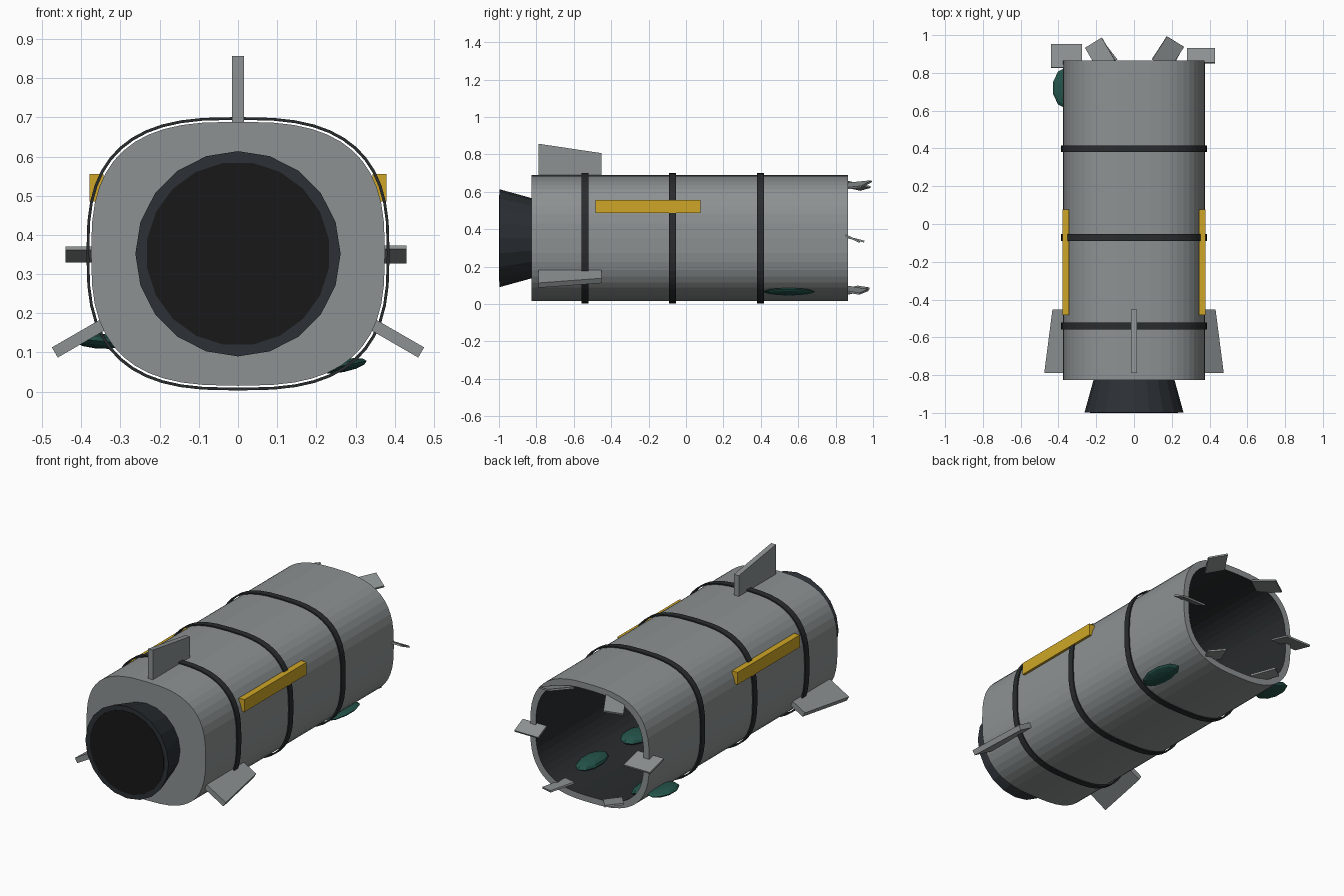
import bpy, bmesh
from math import cos, sin, pi, radians
from mathutils import Matrix, Vector

if "Cube" in bpy.data.objects:
    bpy.data.objects.remove(bpy.data.objects["Cube"])

CZ = 0.352           # height of the long axis
Y0, Y1 = -0.827, 0.866
HX, HZ = 0.375, 0.337


def material(name, rgb):
    m = bpy.data.materials.new(name)
    m.diffuse_color = (*rgb, 1)
    m.use_nodes = True
    m.node_tree.nodes["Principled BSDF"].inputs["Base Color"].default_value = m.diffuse_color
    return m


GREY = material("hull_grey", (0.265, 0.285, 0.285))
DARK = material("dark_metal", (0.022, 0.025, 0.027))
NOZZLE = material("nozzle_metal", (0.025, 0.03, 0.036))
BLACK = material("soot_black", (0.009, 0.009, 0.009))
GOLD = material("yellow_paint", (0.62, 0.38, 0.02))
GREEN = material("dark_green", (0.018, 0.09, 0.07))


def finish(name, bm, mat=GREY):
    bmesh.ops.recalc_face_normals(bm, faces=bm.faces)
    me = bpy.data.meshes.new(name)
    bm.to_mesh(me)
    bm.free()
    ob = bpy.data.objects.new(name, me)
    bpy.context.collection.objects.link(ob)
    me.materials.append(mat)
    return ob


def section(y, hx, hz, n=48, power=2.8, phase=0.0):
    """Rounded-square cross-section (power 2 gives an ellipse)."""
    def f(v):
        return (abs(v) ** (2 / power)) * (1 if v >= 0 else -1) if abs(v) > 1e-9 else 0
    return [(hx * f(cos(2 * pi * (i + phase) / n)), y,
             CZ + hz * f(sin(2 * pi * (i + phase) / n))) for i in range(n)]


def loft(name, rings, mat=GREY, cap_start=False, cap_end=False, closed=False):
    bm = bmesh.new()
    vs = [[bm.verts.new(p) for p in r] for r in rings]
    n = len(vs[0])
    pairs = list(zip(vs, vs[1:])) + ([(vs[-1], vs[0])] if closed else [])
    for a, b in pairs:
        for i in range(n):
            j = (i + 1) % n
            bm.faces.new((a[i], a[j], b[j], b[i]))
    if cap_start:
        bm.faces.new(vs[0])
    if cap_end:
        bm.faces.new(vs[-1])
    return finish(name, bm, mat)


def box(name, size, matrix, mat=GREY):
    bm = bmesh.new()
    bmesh.ops.create_cube(bm, size=1, matrix=matrix @ Matrix.Diagonal((*size, 1)))
    return finish(name, bm, mat)


# Hull: closed front, open rear with a thick rim, dark inside
T = 0.035
loft("hull", [section(Y0, HX, HZ), section(Y1, HX, HZ),
              section(Y1, HX - T, HZ - T)], cap_start=True)
loft("hull_lining", [section(Y1, HX - T, HZ - T),
                     section(Y0 + 0.04, HX - T, HZ - T)], DARK, cap_end=True)

# Reinforcing bands, standing just clear of the hull
for k, y in enumerate((-0.54, -0.072, 0.398)):
    i, o, w = 0.005, 0.012, 0.018
    loft(f"band_{k + 1}", [section(y - w, HX + i, HZ + i), section(y - w, HX + o, HZ + o),
                           section(y + w, HX + o, HZ + o), section(y + w, HX + i, HZ + i)],
         DARK, closed=True)

# Engine nozzle and its dark mouth
loft("nozzle", [section(-0.998, 0.262, 0.262, 20, 2), section(Y0 + 0.01, 0.212, 0.212, 20, 2)],
     NOZZLE, True, True)
loft("nozzle_mouth", [section(-1.0, 0.235, 0.235, 20, 2, 0.5),
                      section(-0.97, 0.235, 0.235, 20, 2, 0.5)], BLACK, True, True)


# Three tail fins
def fin(name, angle, root, tip, z):
    prof = [(-0.788, root), (-0.788, tip), (-0.453, tip - 0.05), (-0.453, root)]
    rot = Matrix.Translation((0, 0, z)) @ Matrix.Rotation(angle, 4, 'Y')
    bm = bmesh.new()
    a, b = [[bm.verts.new(rot @ Vector((x, y, r))) for y, r in prof] for x in (-0.015, 0.015)]
    bm.faces.new(a)
    bm.faces.new(b)
    for i in range(4):
        j = (i + 1) % 4
        bm.faces.new((a[i], a[j], b[j], b[i]))
    finish(name, bm)


fin("top_fin", 0, 0.32, 0.505, CZ)
fin("right_fin", radians(120), 0.38, 0.54, 0.37)
fin("left_fin", radians(-120), 0.38, 0.54, 0.37)

# Yellow side strips
for side, name in ((1, "right_strip"), (-1, "left_strip")):
    box(name, (0.035, 0.56, 0.07), Matrix.Translation((side * 0.361, -0.203, 0.521)), GOLD)

# Torn plates round the open rim: x, y, z, length, width, yaw, pitch, roll
PLATES = [
    (0.355, 0.890, 0.350, 0.150, 0.085, 0, 0, -0.45),
    (0.180, 0.905, 0.636, 0.145, 0.110, 57, -0.08, 0.28),
    (-0.180, 0.900, 0.632, 0.140, 0.105, 120, 0.2, -0.15),
    (-0.358, 0.890, 0.350, 0.165, 0.130, 0, 0, -0.25),
    (-0.170, 0.895, 0.075, 0.140, 0.100, 128, -0.2, 0.1),
    (0.180, 0.890, 0.075, 0.140, 0.100, 62, 0.15, 0.2),
]
for k, (x, y, z, ln, wd, yaw, pitch, roll) in enumerate(PLATES):
    m = (Matrix.Translation((x, y, z)) @ Matrix.Rotation(radians(yaw), 4, 'Z')
         @ Matrix.Rotation(pitch, 4, 'Y') @ Matrix.Rotation(roll, 4, 'X'))
    box(f"torn_plate_{k + 1}", (ln, wd, 0.01), m)

# Green growths on the lower wall, outside and inside: centre, half sizes, lean
PODS = [
    ((0.268, 0.55, 0.066), (0.065, 0.14, 0.016), -0.2),
    ((-0.360, 0.72, 0.130), (0.072, 0.108, 0.02), 0.1),
    ((0.180, 0.19, 0.090), (0.065, 0.11, 0.025), -0.1),
    ((0.200, 0.56, 0.082), (0.055, 0.13, 0.024), -0.15),
    ((-0.250, 0.72, 0.115), (0.060, 0.10, 0.028), 0.35),
]
for k, (c, s, lean) in enumerate(PODS):
    bm = bmesh.new()
    bmesh.ops.create_uvsphere(
        bm, u_segments=10, v_segments=6, radius=1,
        matrix=Matrix.Translation(c) @ Matrix.Rotation(lean, 4, 'Y') @ Matrix.Diagonal((*s, 1)))
    finish(f"green_growth_{k + 1}", bm, GREEN)
